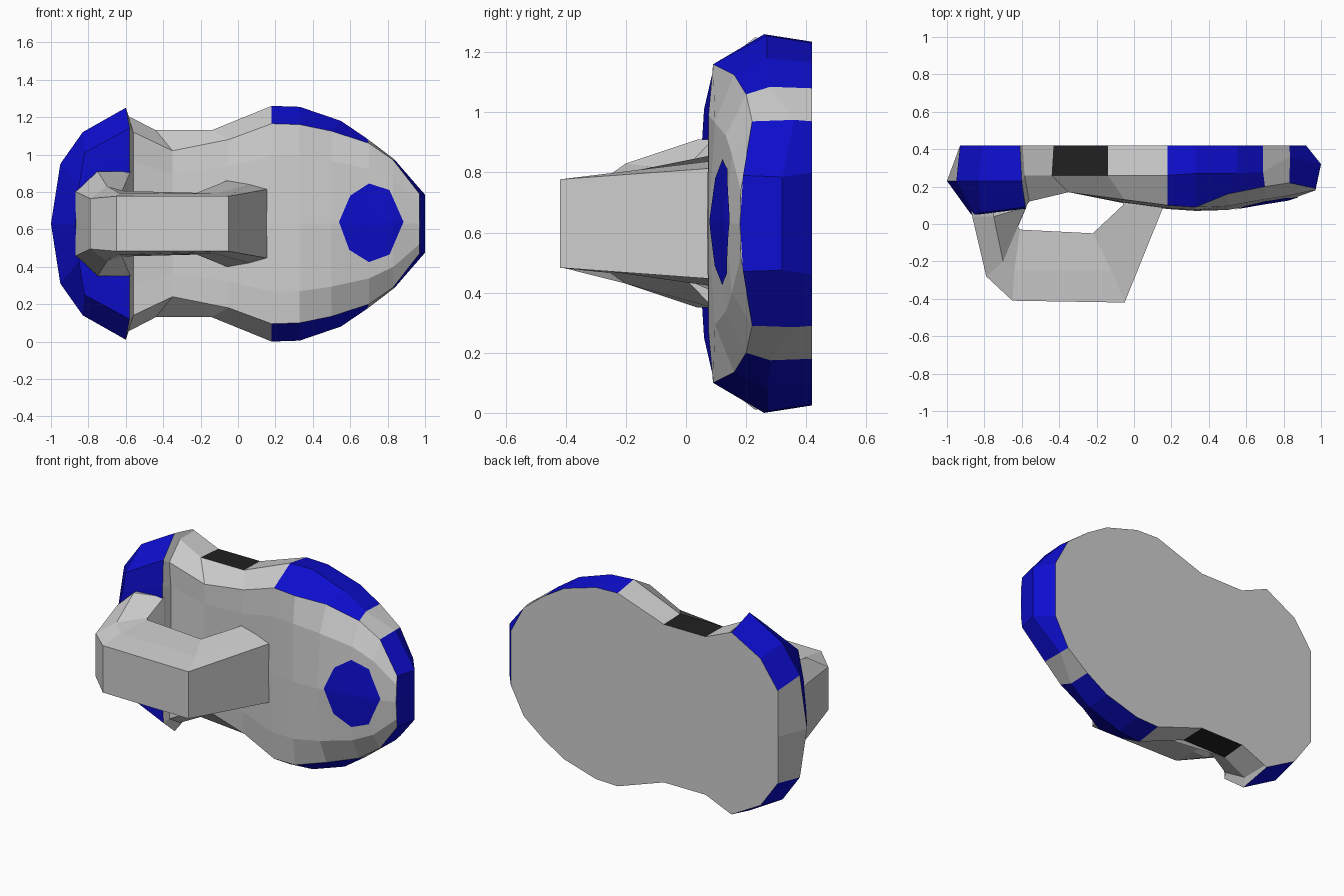
import bpy, bmesh, math
from mathutils import Vector
from mathutils.bvhtree import BVHTree

if "Cube" in bpy.data.objects:
    bpy.data.objects.remove(bpy.data.objects["Cube"])

MID = 0.63  # height of the symmetry plane


def material(name, rgb):
    m = bpy.data.materials.new(name)
    m.use_nodes = True
    m.diffuse_color = (*rgb, 1)
    b = next(n for n in m.node_tree.nodes if n.type == 'BSDF_PRINCIPLED')
    b.inputs["Base Color"].default_value = (*rgb, 1)
    b.inputs["Roughness"].default_value = 0.7
    return m


GREY = material("light grey", (0.62, 0.62, 0.62))
BLUE = material("deep blue", (0.004, 0.004, 0.62))
BLACK = material("black", (0.015, 0.015, 0.015))


def finish(bm, name, mats):
    me = bpy.data.meshes.new(name)
    bm.to_mesh(me)
    for m in mats:
        me.materials.append(m)
    ob = bpy.data.objects.new(name, me)
    bpy.context.collection.objects.link(ob)
    return ob


def face(bm, pts, mat=0):
    """Add a face, skipping repeated points."""
    clean = []
    for p in pts:
        if all((p - q).length > 1e-4 for q in clean):
            clean.append(p)
    if len(clean) > 2:
        bm.faces.new([bm.verts.new(p) for p in clean]).material_index = mat


# Body outline columns from left end to right end: front, middle and back rim
# as (x, y, half height)
FRONT = [(-.87, .05, 0), (-.85, .05, .2), (-.82, .06, .38), (-.58, .09, .51),
         (-.56, .12, .49), (-.35, .17, .39), (-.05, .13, .45), (.18, .10, .535),
         (.33, .09, .53), (.5, .16, .495), (.7, .2, .43), (.83, .22, .34),
         (.97, .19, .16), (.97, .18, 0)]
MIDDLE = [(-1, .23, 0), (-.95, .23, .32), (-.83, .23, .49), (-.6, .23, .62),
          (-.585, .26, .575), (-.44, .26, .5), (-.14, .26, .5), (.18, .26, .63),
          (.33, .27, .625), (.55, .27, .55), (.69, .28, .455), (.835, .36, .345),
          (1, .32, .155), (1, .32, 0)]
BACK = [(-.93, .42, 0), (-.93, .42, .29), (-.81, .42, .46), (-.61, .42, .57),
        (-.595, .42, .565), (-.43, .42, .495), (-.14, .42, .495), (.18, .42, .605),
        (.33, .42, .6), (.55, .42, .535), (.69, .42, .45), (.83, .42, .34),
        (.92, .42, .17), (.92, .42, 0)]
# Depth of the front surface along the centre line
SPINE_Y = [.05, .05, .05, .08, .14, .17, .11, .08, .07, .075, .11, .13, .18, .18]


def side_colour(j, rear):
    if j == 0:
        return 0 if rear else 1      # left end cap
    if j in (1, 2):                  # left lobe
        return 1
    if j == 5 and rear:              # dark grips
        return 2
    if 7 <= j <= 9 or j >= 11:       # side stripes and right bumper
        return 1
    return 0


# Body shell
bm = bmesh.new()
n = len(FRONT)
for s in (1, -1):
    P = lambda p: Vector((p[0], p[1], MID + s * p[2]))
    rows = []
    for f, m, b, sy in zip(FRONT, MIDDLE, BACK, SPINE_Y):
        inner = (f[0], sy + .25 * (f[1] - sy), f[2] * .68)
        rows.append([P(b), P(m), P(f), P(inner), P((f[0], sy, 0))])
    for j in range(n - 1):
        a, c = rows[j], rows[j + 1]
        for k in range(4):
            if k < 2:
                mat = side_colour(j, k == 0)
            else:
                mat = 1 if j <= 2 else 0
            face(bm, [a[k], a[k + 1], c[k + 1], c[k]], mat)
    face(bm, [r[0] for r in rows])
bmesh.ops.remove_doubles(bm, verts=bm.verts, dist=1e-4)
bmesh.ops.recalc_face_normals(bm, faces=bm.faces)
finish(bm, "body", [GREY, BLUE, BLACK])
tree = BVHTree.FromBMesh(bm)
bm.free()

# Round front pad, draped over the body surface
OUTLINE = [(.885, .64), (.81, .81), (.70, .845), (.60, .78),
           (.54, .64), (.595, .49), (.70, .425), (.81, .465)]
bm = bmesh.new()
centre = Vector((.71, .635))
rim = []
for i, p in enumerate(OUTLINE):
    q = OUTLINE[(i + 1) % len(OUTLINE)]
    rim += [Vector(p).lerp(Vector(q), t / 4) for t in range(4)]


def drape(p):
    hit = tree.ray_cast(Vector((p.x, -1, p.y)), Vector((0, 1, 0)))[0]
    return Vector((p.x, hit.y - .005, p.y))


RINGS = 8
for i in range(len(rim)):
    p, q = rim[i], rim[(i + 1) % len(rim)]
    for r in range(RINGS):
        t0, t1 = r / RINGS, (r + 1) / RINGS
        face(bm, [drape(centre.lerp(v, t)) for v, t in
                  ((p, t0), (p, t1), (q, t1), (q, t0))])
bmesh.ops.remove_doubles(bm, verts=bm.verts, dist=1e-4)
bmesh.ops.recalc_face_normals(bm, faces=bm.faces)
if sum(f.normal.y for f in bm.faces) > 0:
    bmesh.ops.reverse_faces(bm, faces=bm.faces)
finish(bm, "front_pad", [BLUE])
bm.free()

# Handle: sections of outer, side and inner points, as (x, y, half height)
SECTIONS = [
    [(-.87, .07, .17), (-.75, .07, .28), (-.57, .13, .28)],
    [(-.865, .04, .17), (-.75, .04, .28), (-.575, .09, .28)],
    [(-.79, -.28, .135), (-.70, -.2, .2), (-.62, -.01, .175)],
    [(-.65, -.41, .147), (-.64, -.25, .165), (-.61, -.03, .175)],
    [(-.05, -.42, .147), (-.12, -.25, .16), (-.22, -.05, .165)],
    [(.16, .10, .185), (.06, .10, .21), (-.06, .10, .23)],
    [(.165, .16, .185), (.06, .17, .21), (-.05, .17, .23)],
]
bm = bmesh.new()
loops = []
for sec in SECTIONS:
    up = [Vector((x, y, MID + h)) for x, y, h in sec]
    down = [Vector((x, y, MID - h)) for x, y, h in reversed(sec)]
    loops.append(up + down)
for a, c in zip(loops, loops[1:]):
    for k in range(6):
        m = (k + 1) % 6
        face(bm, [a[k], a[m], c[m], c[k]])
face(bm, loops[0])
face(bm, loops[-1])
bmesh.ops.remove_doubles(bm, verts=bm.verts, dist=1e-4)
bmesh.ops.recalc_face_normals(bm, faces=bm.faces)
finish(bm, "handle", [GREY])
bm.free()
